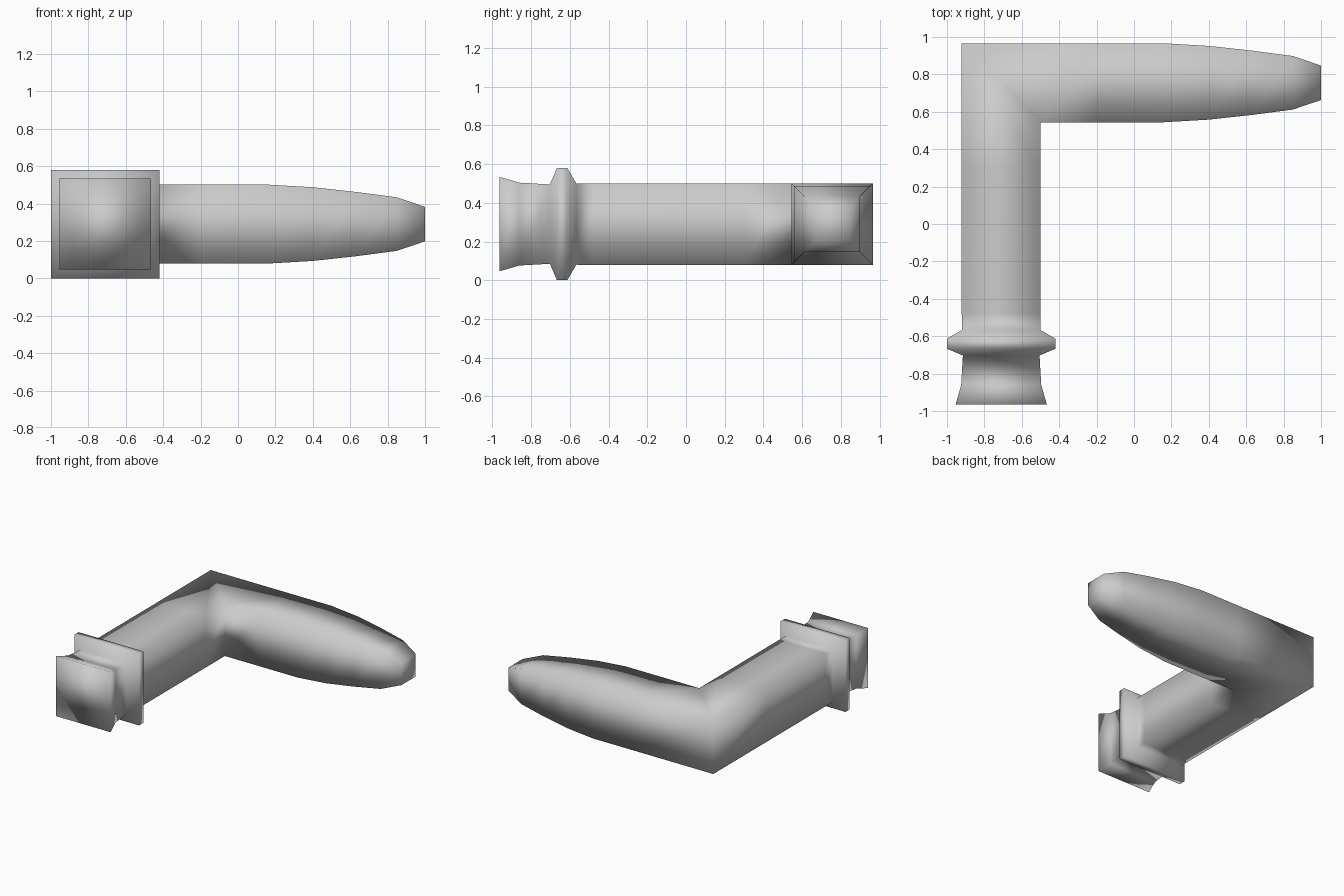
import bpy, bmesh
from mathutils import Vector

if "Cube" in bpy.data.objects:
    bpy.data.objects.remove(bpy.data.objects["Cube"])

LEG_X, ARM_Y, MID_Z = -0.71, 0.755, 0.295
R = 0.211
Z = Vector((0, 0, 1))


def ring(bm, centre, side, half, half_z):
    """Square section: side is the horizontal direction across the path."""
    corners = [(-1, -1), (1, -1), (1, 1), (-1, 1)]
    return [bm.verts.new(centre + side * (a * half) + Z * (b * half_z)) for a, b in corners]


# (position along the part, half width)
leg = [(-0.965, 0.244), (-0.86, 0.214), (-0.703, 0.205), (-0.667, 0.29),
       (-0.613, 0.29), (-0.567, 0.21), (-0.48, R), (0.30, R)]
arm = [(-0.20, R), (0.16, R), (0.40, 0.197), (0.63, 0.172), (0.85, 0.143), (1.0, 0.092)]

bm = bmesh.new()
rings = []
# Flared end, collar and straight leg
for y, h in leg:
    rings.append(ring(bm, Vector((LEG_X, y, MID_Z)), Vector((1, 0, 0)), h, h))
# Mitred corner
rings.append(ring(bm, Vector((LEG_X, ARM_Y, MID_Z)), Vector((1, -1, 0)), R, R))
# Tapered arm
for x, h in arm:
    rings.append(ring(bm, Vector((x, ARM_Y, MID_Z)), Vector((0, -1, 0)), h, h))

# Skin and end caps
for a, b in zip(rings, rings[1:]):
    for i in range(4):
        j = (i + 1) % 4
        bm.faces.new((a[i], a[j], b[j], b[i]))
bm.faces.new(rings[0])
bm.faces.new(rings[-1])
bmesh.ops.recalc_face_normals(bm, faces=bm.faces)
for f in bm.faces:
    f.smooth = True
# Put the collar's lower edge on the ground
low = min(v.co.z for v in bm.verts)
bmesh.ops.translate(bm, verts=bm.verts, vec=(0, 0, -low))

mesh = bpy.data.meshes.new("bent_handle")
bm.to_mesh(mesh)
bm.free()
bpy.context.collection.objects.link(bpy.data.objects.new("bent_handle", mesh))
